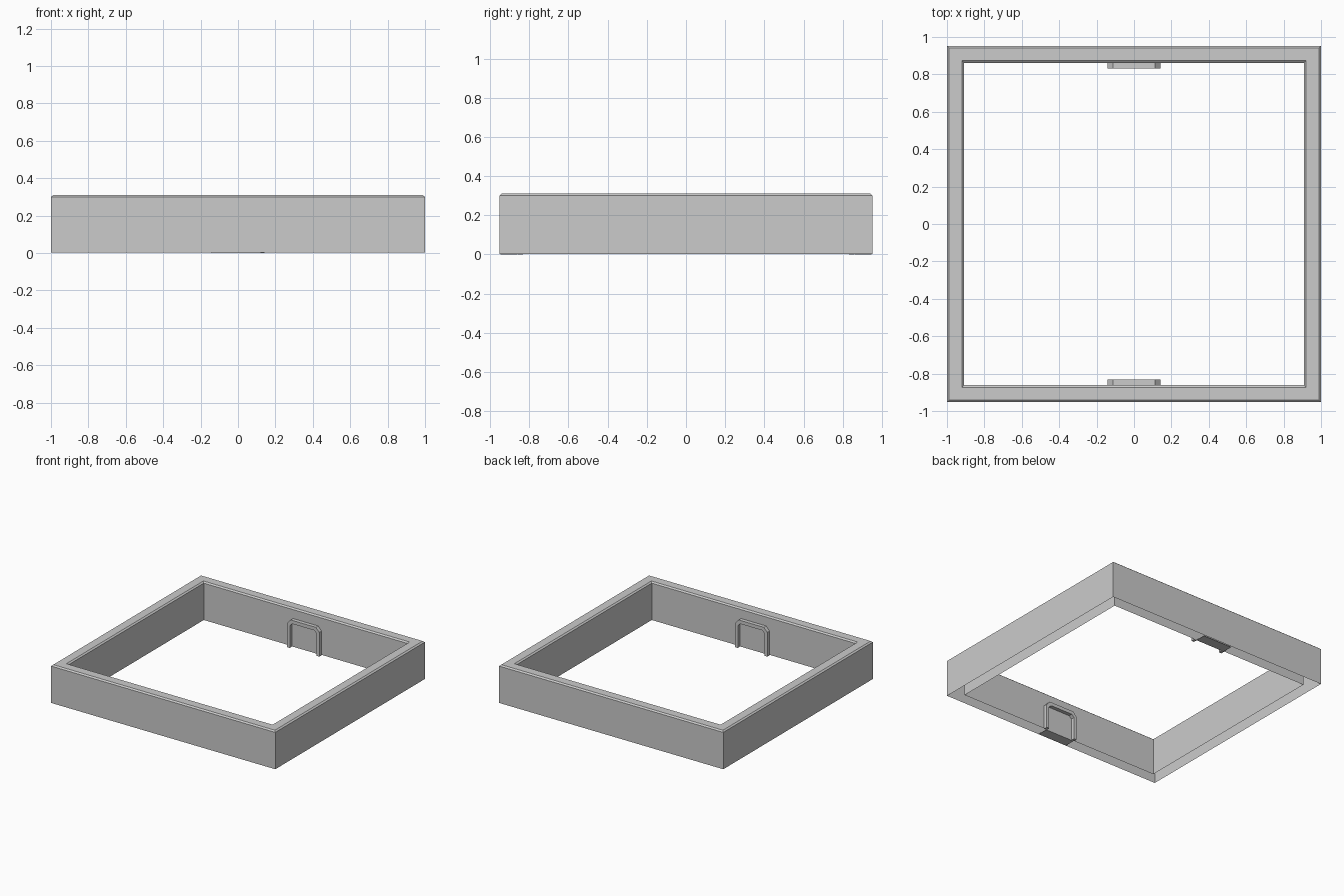
import bpy, bmesh

if "Cube" in bpy.data.objects:
    bpy.data.objects.remove(bpy.data.objects["Cube"])

W, D = 1.0, 0.953          # outer half sizes
H = 0.31


def make_object(name, bm):
    bmesh.ops.recalc_face_normals(bm, faces=bm.faces)
    mesh = bpy.data.meshes.new(name)
    bm.to_mesh(mesh)
    bm.free()
    obj = bpy.data.objects.new(name, mesh)
    bpy.context.collection.objects.link(obj)
    return obj


def mirror_y(obj):
    mod = obj.modifiers.new("mirror", 'MIRROR')
    mod.use_axis = (False, True, False)


# Square frame: hollow channel, open underneath, slim chamfers along the top
bm = bmesh.new()
section = [(0, 0.003), (0, 0.30), (0.012, H), (0.08, H), (0.092, 0.30), (0.092, 0.003)]
rings = []
for inset, z in section:
    x, y = W - inset, D - inset
    rings.append([bm.verts.new((sx * x, sy * y, z))
                  for sx, sy in ((-1, -1), (1, -1), (1, 1), (-1, 1))])
for a, b in zip(rings, rings[1:]):
    for i in range(4):
        j = (i + 1) % 4
        bm.faces.new((a[i], a[j], b[j], b[i]))
make_object("frame", bm)

# Raised arch-shaped clips on the inner front and back walls
bm = bmesh.new()
half = [(0.143, 0), (0.143, 0.195), (0.112, 0.228)]
inner = [(0.098, 0.2), (0.12, 0.18), (0.12, 0)]
outline = half + [(-x, z) for x, z in reversed(half)]
hole = [(-x, z) for x, z in reversed(inner)] + inner
face = bm.faces.new([bm.verts.new((x, -0.861, z)) for x, z in outline + hole])
ext = bmesh.ops.extrude_face_region(bm, geom=[face])
moved = [v for v in ext["geom"] if isinstance(v, bmesh.types.BMVert)]
bmesh.ops.translate(bm, verts=moved, vec=(0, 0.03, 0))
mirror_y(make_object("clips", bm))

# Thin plates bridging the channel below each clip
bm = bmesh.new()
bmesh.ops.create_cube(bm, size=1)
bmesh.ops.scale(bm, verts=bm.verts, vec=(0.26, 0.085, 0.004))
bmesh.ops.translate(bm, verts=bm.verts, vec=(-0.01, -0.9045, 0.002))
mirror_y(make_object("bottom_plates", bm))
